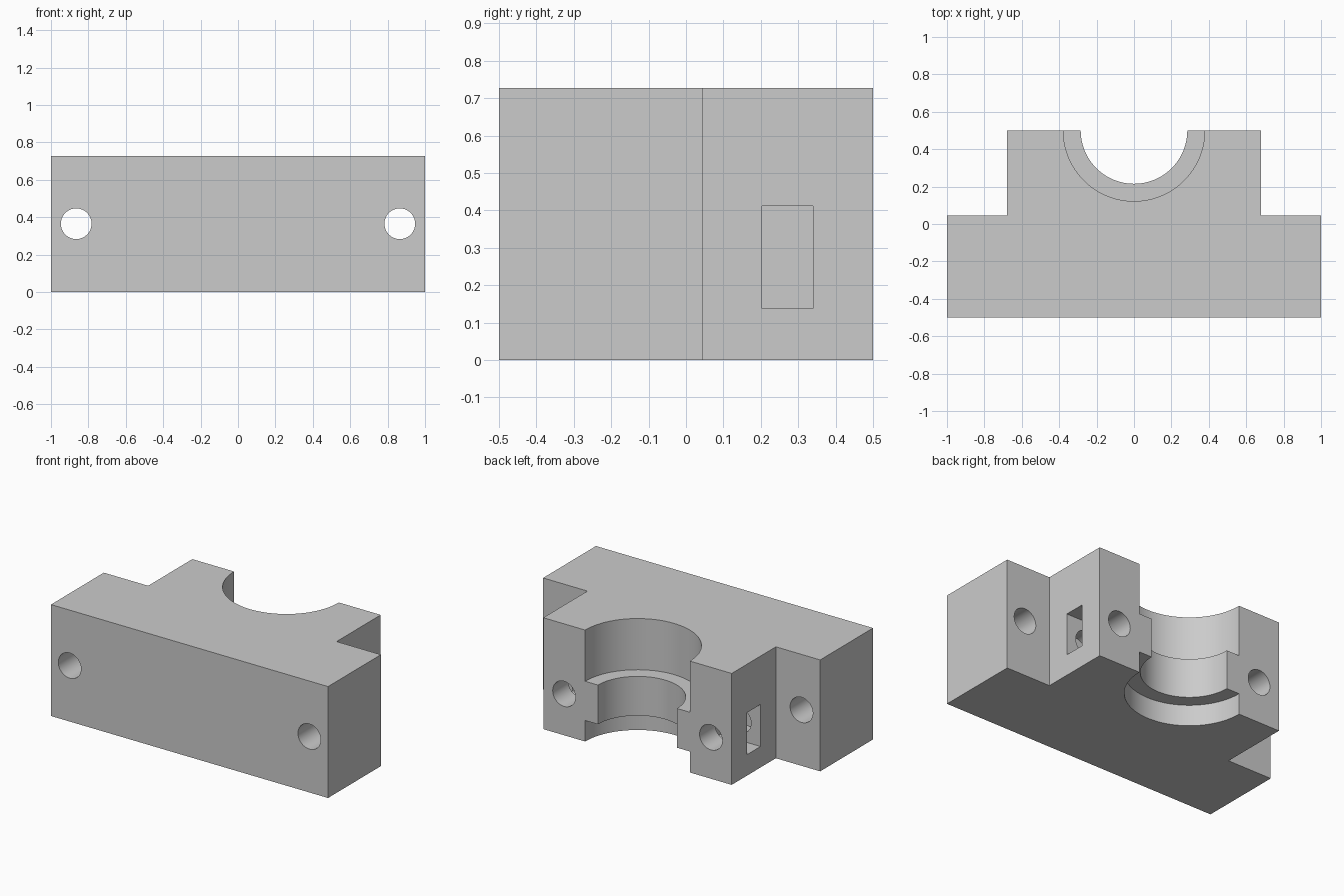
import bpy
import bmesh
import math
from mathutils import Matrix

default = bpy.data.objects.get("Cube")
if default:
    bpy.data.objects.remove(default, do_unlink=True)

HEIGHT = 0.727
BACK = 0.5

grey = bpy.data.materials.new("light_grey")
grey.use_nodes = True
grey.diffuse_color = (0.6, 0.6, 0.6, 1)
grey.node_tree.nodes["Principled BSDF"].inputs["Base Color"].default_value = grey.diffuse_color


def make_object(name, bm):
    bmesh.ops.recalc_face_normals(bm, faces=bm.faces)
    mesh = bpy.data.meshes.new(name)
    bm.to_mesh(mesh)
    bm.free()
    mesh.materials.append(grey)
    obj = bpy.data.objects.new(name, mesh)
    bpy.context.collection.objects.link(obj)
    return obj


def box(name, low, high):
    bm = bmesh.new()
    bmesh.ops.create_cube(bm, size=1)
    for v in bm.verts:
        v.co = [(a + b) / 2 + c * (b - a) for a, b, c in zip(low, high, v.co)]
    return make_object(name, bm)


def cylinder(name, radius, centre, length, along_y=False, sides=64):
    bm = bmesh.new()
    turn = Matrix.Rotation(math.pi / 2, 4, 'X') if along_y else Matrix()
    bmesh.ops.create_cone(bm, cap_ends=True, segments=sides, radius1=radius,
                          radius2=radius, depth=length,
                          matrix=Matrix.Translation(centre) @ turn)
    return make_object(name, bm)


def cut(target, cutter):
    bpy.context.view_layer.objects.active = target
    mod = target.modifiers.new("cut", 'BOOLEAN')
    mod.operation = 'DIFFERENCE'
    mod.solver = 'EXACT'
    mod.object = cutter
    bpy.ops.object.modifier_apply(modifier=mod.name)
    bpy.data.objects.remove(cutter, do_unlink=True)


# T-shaped block, extruded upward
half = [(1, -0.5), (1, 0.045), (0.68, 0.045), (0.68, BACK)]
outline = half + [(-x, y) for x, y in reversed(half)]
bm = bmesh.new()
base = bm.faces.new([bm.verts.new((x, y, 0)) for x, y in outline])
top = bmesh.ops.extrude_face_region(bm, geom=[base])["geom"]
bmesh.ops.translate(bm, vec=(0, 0, HEIGHT),
                    verts=[g for g in top if isinstance(g, bmesh.types.BMVert)])
block = make_object("clamp_block", bm)

# Half-round bore with wider seats above and below a rib
for name, radius, low, high in (("rib_bore", 0.285, -0.1, 0.9),
                                ("upper_seat", 0.378, 0.393, 0.9),
                                ("lower_seat", 0.378, -0.1, 0.137)):
    cut(block, cylinder(name, radius, (0, BACK, (low + high) / 2), high - low, sides=96))

for side in (-1, 1):
    # Mounting hole through each flange
    cut(block, cylinder("mounting_hole", 0.082, (side * 0.865, 0, 0.365), 1.4, True))
    # Blind clamp screw hole from the back
    cut(block, cylinder("screw_hole", 0.082, (side * 0.53, 0.35, 0.27), 0.5, True))
    # Nut slot open at the outer side
    xs = sorted((side * 0.39, side * 0.8))
    cut(block, box("nut_slot", (xs[0], 0.203, 0.137), (xs[1], 0.34, 0.411)))

# Smooth bores with crisp edges
bpy.ops.object.select_all(action='DESELECT')
block.select_set(True)
bpy.context.view_layer.objects.active = block
bpy.ops.object.shade_smooth_by_angle(angle=math.radians(30))
